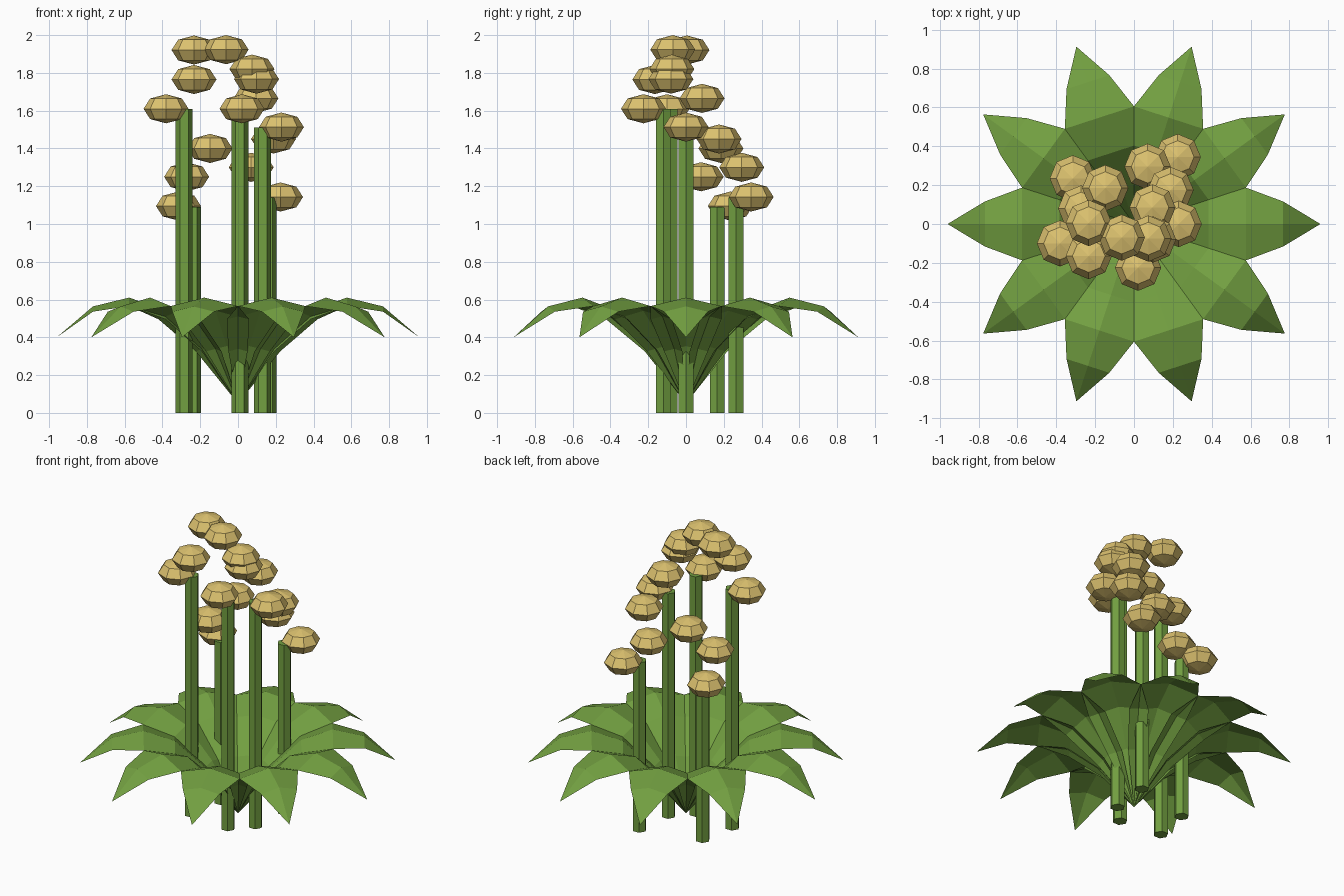
import bpy, bmesh, math
from mathutils import Matrix

if "Cube" in bpy.data.objects:
    bpy.data.objects.remove(bpy.data.objects["Cube"])


def material(name, rgb):
    m = bpy.data.materials.new(name)
    m.diffuse_color = (*rgb, 1.0)
    m.use_nodes = True
    m.node_tree.nodes["Principled BSDF"].inputs["Base Color"].default_value = m.diffuse_color
    return m


GREEN = material("leaf green", (0.171, 0.352, 0.053))
GOLD = material("blossom gold", (0.72, 0.54, 0.16))


def finish(name, bm, mat):
    mesh = bpy.data.meshes.new(name)
    bm.to_mesh(mesh)
    bm.free()
    mesh.materials.append(mat)
    obj = bpy.data.objects.new(name, mesh)
    bpy.context.collection.objects.link(obj)
    return obj


# Arching, ridged leaf blade: a row of left edge, ridge and right edge per step
def leaf(name, angle, length=0.96, half_width=0.197, steps=5):
    bm = bmesh.new()
    rows = []
    for i in range(steps + 1):
        t = i / steps
        r, z = length * t, 0.05 + 1.81 * t - 1.46 * t * t
        w = half_width * math.sin(math.pi * t)
        ridge = bm.verts.new((r, 0, z))
        if i in (0, steps):
            rows.append([ridge] * 3)
        else:
            drop = 0.24 * w
            rows.append([bm.verts.new((r, -w, z - drop)), ridge,
                         bm.verts.new((r, w, z - drop))])
    for a, b in zip(rows, rows[1:]):
        for k in (0, 1):
            corners = list(dict.fromkeys((a[k], b[k], b[k + 1], a[k + 1])))
            bm.faces.new(corners)
    bm.transform(Matrix.Rotation(angle, 4, 'Z'))
    return finish(name, bm, GREEN)


# Six-sided upright stem with corners on the x axis
def stem(name, x, y, height, radius=0.045):
    bm = bmesh.new()
    ring = [bm.verts.new((x + radius * math.cos(k * math.pi / 3),
                          y + radius * math.sin(k * math.pi / 3), 0))
            for k in range(6)]
    base = bm.faces.new(ring)
    top = bmesh.ops.extrude_face_region(bm, geom=[base], use_keep_orig=True)
    bmesh.ops.translate(bm, vec=(0, 0, height),
                        verts=[v for v in top["geom"]
                               if isinstance(v, bmesh.types.BMVert)])
    bmesh.ops.recalc_face_normals(bm, faces=bm.faces)
    return finish(name, bm, GREEN)


# Flattened low-poly blossom
def blossom(name, x, y, z):
    bm = bmesh.new()
    bmesh.ops.create_uvsphere(
        bm, u_segments=8, v_segments=4, radius=1,
        matrix=Matrix.Translation((x, y, z)) @ Matrix.Diagonal((0.119, 0.119, 0.077, 1)))
    return finish(name, bm, GOLD)


# Ring of ten leaves
for i in range(10):
    leaf(f"leaf_{i + 1}", math.radians(36 * i))

# Five stems: x, y, height
STEMS = [(-0.285, -0.085, 1.61), (-0.24, 0.165, 1.09), (0.01, -0.12, 1.61),
         (0.13, 0.0, 1.51), (0.16, 0.265, 1.14)]
for i, s in enumerate(STEMS):
    stem(f"stem_{i + 1}", *s)

# Blossoms clustered around the stem tops: x, y, z
BLOSSOMS = [(-0.233, 0.005, 1.921), (-0.063, -0.07, 1.923), (-0.233, -0.165, 1.765),
            (-0.381, -0.10, 1.61), (-0.148, 0.185, 1.40), (-0.272, 0.08, 1.25),
            (-0.315, 0.235, 1.095), (0.074, -0.075, 1.82), (0.098, -0.08, 1.767),
            (0.095, 0.085, 1.665), (0.021, -0.225, 1.61), (0.23, 0.0, 1.513),
            (0.188, 0.175, 1.45), (0.07, 0.295, 1.30), (0.225, 0.345, 1.143)]
for i, b in enumerate(BLOSSOMS):
    blossom(f"blossom_{i + 1}", *b)
